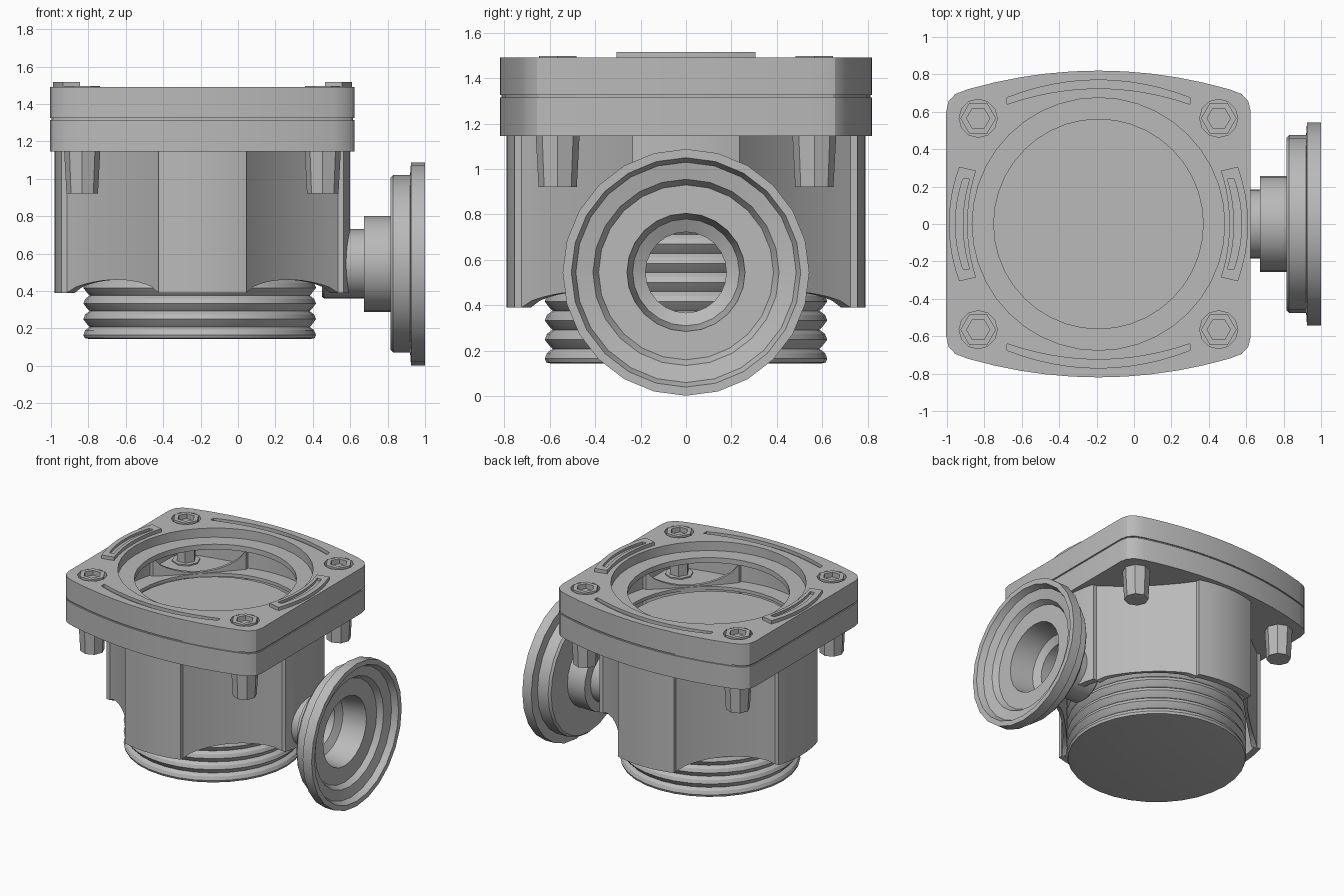
import bpy, bmesh, math
from mathutils import Vector

if "Cube" in bpy.data.objects:
    bpy.data.objects.remove(bpy.data.objects["Cube"])

CX = -0.19  # housing axis
grey = bpy.data.materials.new("cast_grey")
grey.diffuse_color = (0.49, 0.49, 0.49, 1)
grey.use_nodes = True
grey.node_tree.nodes["Principled BSDF"].inputs["Base Color"].default_value = grey.diffuse_color


def finish(bm, name, angle=30):
    bmesh.ops.remove_doubles(bm, verts=bm.verts, dist=1e-5)
    bmesh.ops.recalc_face_normals(bm, faces=bm.faces)
    me = bpy.data.meshes.new(name)
    bm.to_mesh(me)
    bm.free()
    ob = bpy.data.objects.new(name, me)
    bpy.context.collection.objects.link(ob)
    me.materials.append(grey)
    bpy.ops.object.select_all(action='DESELECT')
    ob.select_set(True)
    bpy.context.view_layer.objects.active = ob
    bpy.ops.object.shade_smooth_by_angle(angle=math.radians(angle))
    return ob


def prism(name, pts, z0, z1, taper=1.0):
    """Extrude an outline; taper scales the lower end about its centre."""
    bm = bmesh.new()
    c = sum((Vector(p) for p in pts), Vector((0, 0))) / len(pts)
    lo = [bm.verts.new((*(c + (Vector(p) - c) * taper), z0)) for p in pts]
    hi = [bm.verts.new((*p, z1)) for p in pts]
    bm.faces.new(lo)
    bm.faces.new(hi)
    for i in range(len(pts)):
        j = (i + 1) % len(pts)
        bm.faces.new((lo[i], lo[j], hi[j], hi[i]))
    return finish(bm, name)


def lathe(name, prof, n, place, closed=False):
    """Spin (radius, height) pairs; place maps (u, v, height) to world."""
    bm = bmesh.new()
    rings = []
    for r, h in prof:
        rings.append([bm.verts.new(place(r * math.cos(math.tau * k / n), r * math.sin(math.tau * k / n), h))
                      for k in range(n)])
    pairs = list(zip(rings, rings[1:] + rings[:1])) if closed else list(zip(rings, rings[1:]))
    for a, b in pairs:
        for k in range(n):
            m = (k + 1) % n
            bm.faces.new((a[k], a[m], b[m], b[k]))
    if not closed:
        bm.faces.new(rings[0])
        bm.faces.new(rings[-1])
    return finish(bm, name)


def circle(r, n=40, x=CX, y=0.0):
    return [(x + r * math.cos(math.tau * k / n), y + r * math.sin(math.tau * k / n)) for k in range(n)]


def cut(target, cutter):
    m = target.modifiers.new("cut", 'BOOLEAN')
    m.operation, m.solver, m.object = 'DIFFERENCE', 'EXACT', cutter
    bpy.ops.object.select_all(action='DESELECT')
    target.select_set(True)
    bpy.context.view_layer.objects.active = target
    bpy.ops.object.modifier_apply(modifier=m.name)
    bpy.data.objects.remove(cutter)
    bpy.ops.object.shade_smooth_by_angle(angle=math.radians(30))


def outline(s=1.0):
    """Cover outline: straight sides, rounded corners, bowed front and back."""
    q = [(0.814, 0), (0.814, 0.60), (0.802, 0.655), (0.765, 0.695), (0.70, 0.72)]
    q += [(x, 0.82 - 0.10 * (x / 0.70) ** 2) for x in (0.56, 0.42, 0.28, 0.14, 0)]
    half = q + [(-x, y) for x, y in q[-2::-1]]
    full = half + [(x, -y) for x, y in half[-2:0:-1]]
    return [(CX + x * s, y * s) for x, y in full]


def band(half, inner, outer, side, along_x, n=12):
    """Bowed strip; inner and outer are (offset at middle, offset at ends, end length)."""
    pts = []
    for (mid, end, ln), ts in ((inner, range(n + 1)), (outer, range(n, -1, -1))):
        for t in ts:
            u = 2 * t / n - 1
            a, b = u * ln * half, side * (mid + (end - mid) * u * u)
            pts.append((CX + a, b) if along_x else (CX + b, a))
    return pts


# Lower and upper covers, hollow inside, with a thin recessed gasket line
lower = prism("lower_flange", outline(), 1.145, 1.315)
cut(lower, prism("cutter", outline(0.93), 1.17, 1.4))
cut(lower, prism("cutter", circle(0.625), 1.1, 1.25))
gasket = prism("gasket", outline(0.99), 1.305, 1.335)
cut(gasket, prism("cutter", outline(0.93), 1.2, 1.4))
upper = prism("upper_cover", outline(), 1.325, 1.49)
cut(upper, prism("cutter", outline(0.93), 1.3, 1.38))
cut(upper, prism("cutter", circle(0.675), 1.42, 1.6))
cut(upper, prism("cutter", circle(0.56), 1.3, 1.6))
for s in (-1, 1):
    # Curved grooves along the front and back
    cut(upper, prism("cutter", band(0.49, (0.725, 0.64, 1), (0.77, 0.675, 1), s, True), 1.465, 1.6))

# Raised curved tabs on the left and right, each with a slot
for s, nm in ((-1, "left_tab"), (1, "right_tab")):
    tab = prism(nm, band(0.30, (0.70, 0.655, 0.95), (0.80, 0.745, 1.02), s, False), 1.48, 1.516)
    cut(tab, prism("cutter", band(0.24, (0.725, 0.69, 1), (0.765, 0.725, 1), s, False), 1.497, 1.6))

# Corner bolts: hexagonal socket heads on top, tapered bosses below
for sx in (-1, 1):
    for sy in (-1, 1):
        x, y = CX + sx * 0.643, sy * 0.565
        prism("bolt_boss", circle(0.098, 8, x, y), 0.92, 1.18, 0.86)
        prism("bolt_shank", circle(0.07, 6, x, y), 1.15, 1.45)
        cut(upper, prism("cutter", circle(0.102, 12, x, y), 1.45, 1.6))
        head = prism("bolt_head", circle(0.095, 6, x, y), 1.44, 1.497)
        cut(head, prism("cutter", circle(0.062, 6, x, y), 1.46, 1.6))

# Housing wall: curved pads on four sides, hollow scooped corners, scalloped edges
bm = bmesh.new()
rings = [[], [], [], []]
pad = math.asin(0.235 / 0.79)
for quarter in range(4):
    base = quarter * math.pi / 2
    local = [(0.79, pad * k / 4, 0.0) for k in range(-4, 5)]
    # Scoop: from the pad's inner step across the corner, bowed inwards
    x0, y0 = 0.235, 0.725
    for k in range(13):
        t = k / 12
        bow = 0.03 * 4 * t * (1 - t)
        px = y0 + (x0 - y0) * t - bow * 0.707
        py = x0 + (y0 - x0) * t - bow * 0.707
        d = math.sin(math.pi * t) ** 0.6 if 0 < t < 1 else 0
        local.append((math.hypot(px, py), math.atan2(py, px), d))
    for r, a, d in local:
        c, s = math.cos(base + a), math.sin(base + a)
        inner = 0.628 + (r - 0.65) * 0.8
        lo, hi = 0.39 + 0.07 * d, 1.31 - 0.13 * d
        for ring, rad, z in zip(rings, (r, r, inner, inner), (lo, hi, hi, lo)):
            ring.append(bm.verts.new((CX + rad * c, rad * s, z)))
n = len(rings[0])
for i in range(4):
    a, b = rings[i], rings[(i + 1) % 4]
    for k in range(n):
        m = (k + 1) % n
        bm.faces.new((a[k], a[m], b[m], b[k]))
wall = finish(bm, "housing_wall", 25)
side = lambda u, v, h: (h, u, 0.545 + v)
cut(wall, lathe("cutter", [(0.178, 0.40), (0.178, 0.9)], 24, side))

# Ribbed inner cup with a closed floor and top
prof = [(0.59, 0.143), (0.615, 0.148)]
z = 0.14
while z < 0.85:
    prof += [(0.622, z + 0.025), (0.612, z + 0.05), (0.588, z + 0.068), (0.60, z + 0.08)]
    z += 0.084
prof += [(0.60, 0.90), (0.60, 1.15)]
lathe("ribbed_cup", prof, 32, lambda u, v, h: (CX - 0.015 + u, v, h))

# Side outlet: stepped pipe ending in a dished round flange with an open bore
lathe("outlet_pipe", [
    (0.178, 0.45), (0.185, 0.46), (0.185, 0.675), (0.257, 0.675), (0.257, 0.82),
    (0.46, 0.815), (0.475, 0.83), (0.475, 0.92), (0.543, 0.925), (0.543, 1.0),
    (0.505, 1.0), (0.485, 0.955), (0.41, 0.94), (0.385, 0.90), (0.26, 0.90),
    (0.235, 0.72), (0.178, 0.69)], 24, side, closed=True)
